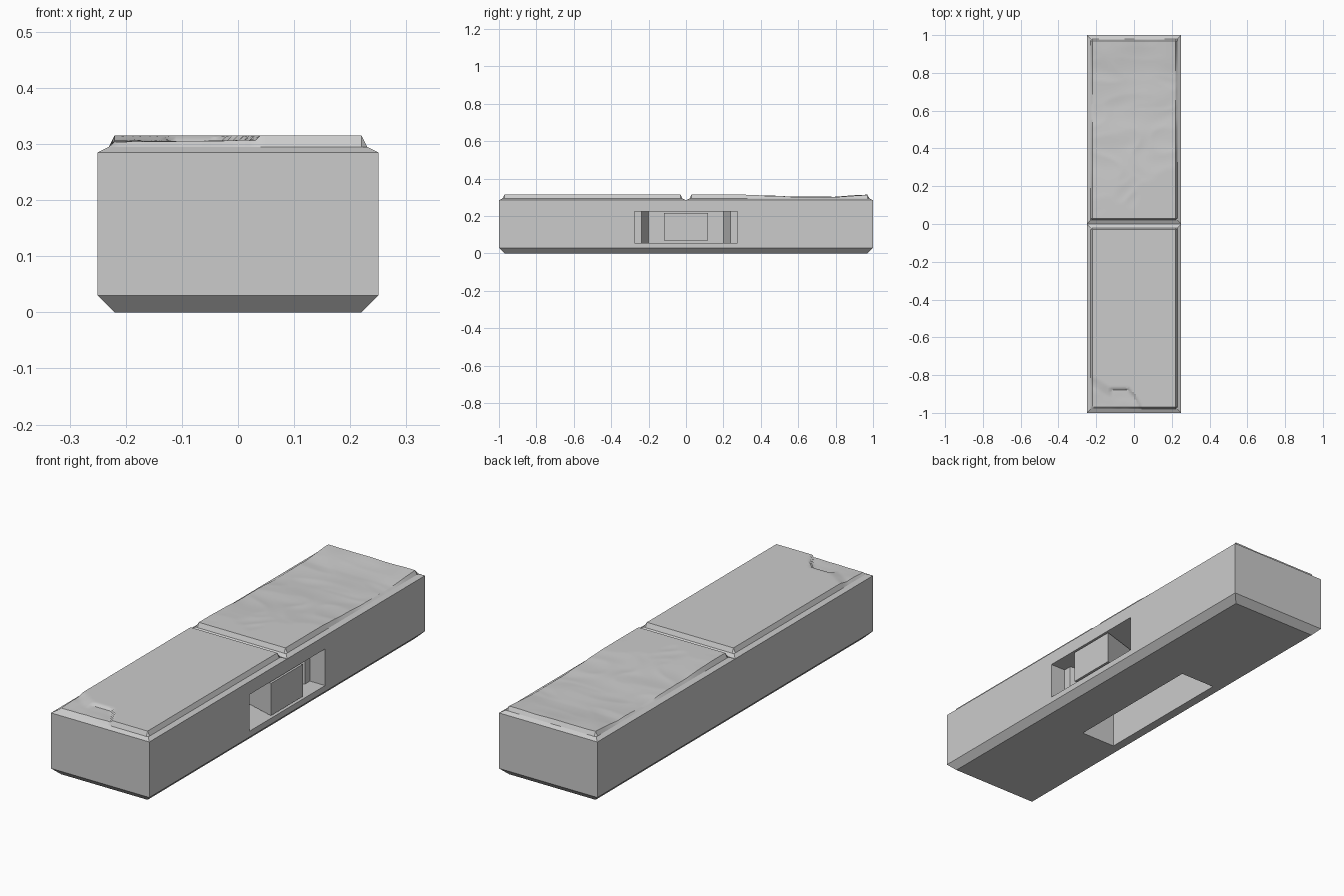
import bpy, bmesh, math
from mathutils import Vector, noise

old = bpy.data.objects.get("Cube")
if old:
    bpy.data.objects.remove(old, do_unlink=True)

stone = bpy.data.materials.new("stone grey")
stone.use_nodes = True
GREY = (0.6, 0.6, 0.6, 1)
stone.diffuse_color = GREY
stone.node_tree.nodes["Principled BSDF"].inputs["Base Color"].default_value = GREY


def make_object(name, bm):
    bmesh.ops.recalc_face_normals(bm, faces=bm.faces)
    mesh = bpy.data.meshes.new(name)
    bm.to_mesh(mesh)
    bm.free()
    mesh.materials.append(stone)
    obj = bpy.data.objects.new(name, mesh)
    bpy.context.collection.objects.link(obj)
    return obj


def loft(name, loops):
    """Closed solid through a stack of loops with equal point counts."""
    bm = bmesh.new()
    rings = [[bm.verts.new(p) for p in loop] for loop in loops]
    n = len(rings[0])
    for a, b in zip(rings, rings[1:]):
        for i in range(n):
            j = (i + 1) % n
            bm.faces.new((a[i], a[j], b[j], b[i]))
    bm.faces.new(rings[0][::-1])
    bm.faces.new(rings[-1])
    return make_object(name, bm)


def rect(x0, x1, y0, y1, z):
    return [(x0, y0, z), (x1, y0, z), (x1, y1, z), (x0, y1, z)]


def prism(name, outline, z0, z1):
    return loft(name, [[(x, y, z) for x, y in outline] for z in (z0, z1)])


def cut(target, cutter):
    mod = target.modifiers.new("cut", "BOOLEAN")
    mod.operation = "DIFFERENCE"
    mod.solver = "EXACT"
    mod.object = cutter
    bpy.context.view_layer.objects.active = target
    bpy.ops.object.modifier_apply(modifier=mod.name)
    bpy.data.objects.remove(cutter, do_unlink=True)


def lerp_table(table, t):
    """Linear interpolation through (position, value) pairs."""
    if t <= table[0][0]:
        return table[0][1]
    for (a, va), (b, vb) in zip(table, table[1:]):
        if t <= b:
            return va + (vb - va) * (t - a) / (b - a)
    return table[-1][1]


# Base block with chamfered underside
base = loft("base_block", [rect(-.22, .22, -.97, .97, 0),
                           rect(-.25, .25, -1, 1, .03),
                           rect(-.25, .25, -1, 1, .285)])

# Clip socket in the side: straight mouth, shoulders, tapering throat
half = [(.3, .275), (.173, .275), (.173, .238), (.05, .20)]
socket = half + [(x, -y) for x, y in reversed(half)]
cut(base, prism("socket_cutter", socket, .057, .225))

# Long slot in the underside
cut(base, loft("slot_cutter", [rect(-.178, 0, -.355, .335, -.05),
                               rect(-.178, 0, -.355, .335, .2)]))

# Wedge in the middle of the socket
prism("socket_wedge", [(.249, -.117), (.249, .117), (.045, .055), (.045, -.055)],
      .068, .216)

# Sloped bed under each slab, leaving a V groove between them
for name, y0, y1 in (("front_bed", -1, 0), ("back_bed", 0, 1)):
    loft(name, [rect(-.25, .25, y0, y1, .285),
                rect(-.23, .23, y0 + .02, y1 - .02, .295)])

TOP = .3155
CHIP_EDGE = [(-.23, -.80), (-.12, -.868), (-.03, -.868), (.0, -.90), (.045, -.98)]
WEAR = [(.03, .3175), (.2, .315), (.4, .3085), (.62, .3025), (.8, .303), (.97, .3125)]
TILT = [(.03, .0), (.3, .014), (.5, .008), (.65, .0), (.75, -.010), (.97, 0)]


def chipped(x, y):
    """Flat slab with one broken corner."""
    inside = lerp_table(CHIP_EDGE, x) - y
    if x > .045 or inside <= 0:
        return TOP
    steep = .012 if x > -.13 else .05
    depth = .010 * min(1, inside / steep)
    depth += .003 * min(1, inside / .03) * noise.noise(Vector((x * 14, y * 14, 2)))
    return TOP - max(0, depth)


def worn(x, y):
    """Weathered slab with soft hollows and ridges."""
    p = Vector((x * 6, y * 7, 4.2))
    warp = noise.noise(p * .7) * 1.2
    ridge = 1 - abs(noise.noise(Vector((x * 5 + warp, y * 8, 9)))) * 2
    z = lerp_table(WEAR, y) + lerp_table(TILT, y) * x
    z += .0035 * noise.noise(p) + .002 * (ridge - .6)
    return max(.2965, min(TOP, z))


def slab(name, y0, y1, height, step=.01):
    """Height field with a sloped rim down to the bed."""
    def ticks(a, b):
        n = round((b - a - .02) / step)
        return [a] + [a + .01 + (b - a - .02) * i / n for i in range(n + 1)] + [b]

    xs, ys = ticks(-.23, .23), ticks(y0, y1)
    bm = bmesh.new()
    grid = []
    for j, y in enumerate(ys):
        row = []
        for i, x in enumerate(xs):
            rim = i in (0, len(xs) - 1) or j in (0, len(ys) - 1)
            row.append(bm.verts.new((x, y, .295 if rim else height(x, y))))
        grid.append(row)
    for a, b in zip(grid, grid[1:]):
        for i in range(len(xs) - 1):
            bm.faces.new((a[i], a[i + 1], b[i + 1], b[i]))
    # Close the underside
    border = (grid[0] + [r[-1] for r in grid[1:]] + grid[-1][-2::-1]
              + [r[0] for r in grid[-2:0:-1]])
    bm.faces.new(border[::-1])
    obj = make_object(name, bm)
    bpy.ops.object.select_all(action="DESELECT")
    obj.select_set(True)
    bpy.context.view_layer.objects.active = obj
    bpy.ops.object.shade_smooth_by_angle(angle=math.radians(30))


# Paving slabs
slab("front_slab", -.98, -.02, chipped)
slab("back_slab", .02, .98, worn)
